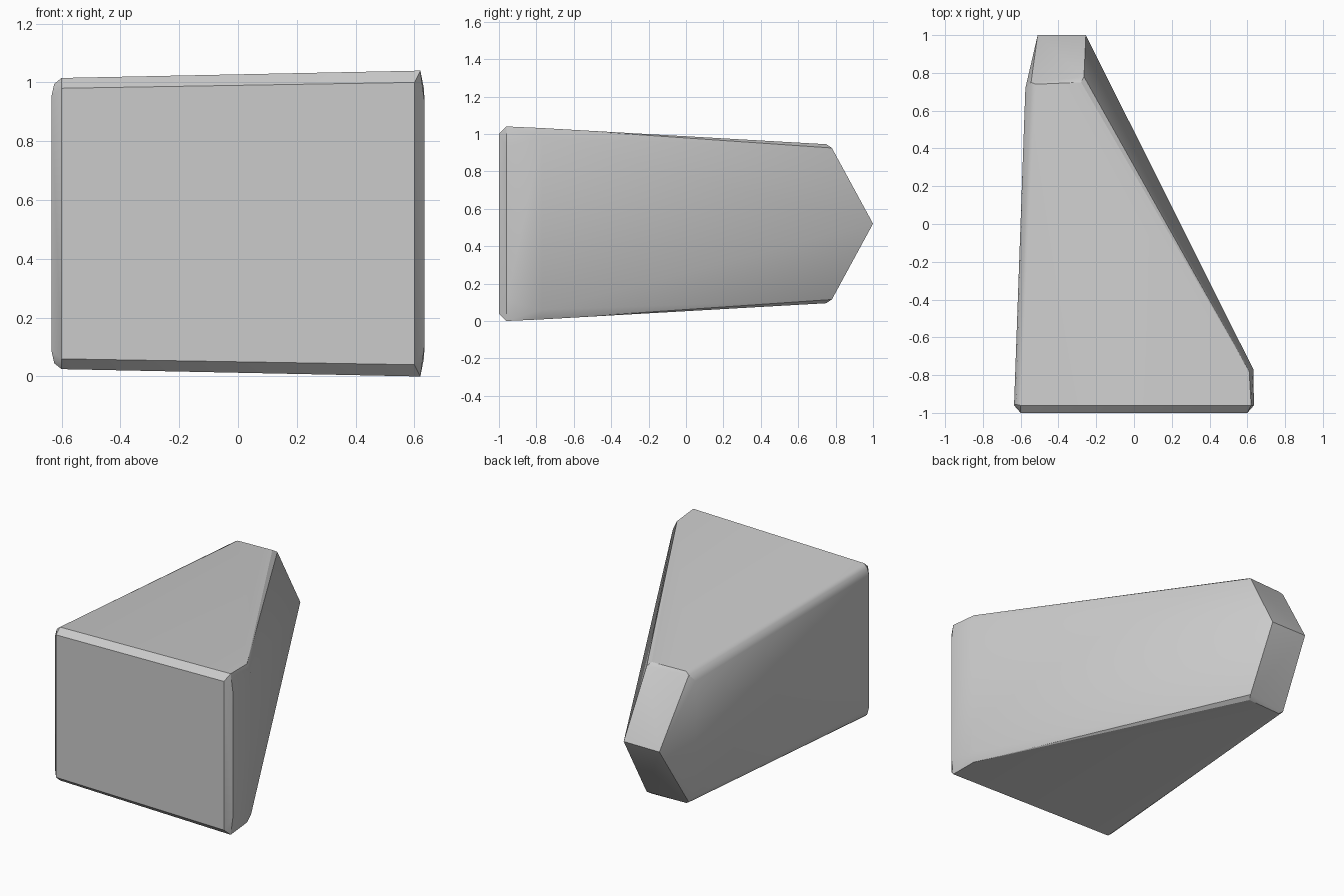
import bpy
import bmesh
import math

cube = bpy.data.objects.get("Cube")
if cube:
    bpy.data.objects.remove(cube, do_unlink=True)

# Single stone colour
stone = bpy.data.materials.new("stone_grey")
stone.use_nodes = True
colour = (0.6, 0.6, 0.6, 1.0)
stone.diffuse_color = colour
stone.node_tree.nodes["Principled BSDF"].inputs["Base Color"].default_value = colour

MID_HEIGHT = 0.52

# Corners as (x, y, half height), mirrored above and below the middle
front_face = [(-0.6, -1, 0.46), (0.6, -1, 0.48)]
front_bevel = [
    (-0.6, -0.96, 0.495), (-0.625, -0.955, 0.475), (-0.635, -0.96, 0.43),
    (0.62, -0.96, 0.52), (0.635, -0.96, 0.41),
]
left_shoulder = [(0.61, -0.78, 0.512), (0.632, -0.77, 0.46)]
back_shoulder = [
    (-0.52, 0.74, 0.425), (-0.545, 0.75, 0.41), (-0.575, 0.72, 0.37),
    (-0.28, 0.75, 0.425), (-0.265, 0.78, 0.405),
]
back_ridge = [(-0.51, 1, 0), (-0.255, 1, 0)]


def convex_block(name, corners, material):
    """Wrap mirrored corner points in a faceted convex solid."""
    bm = bmesh.new()
    for x, y, half in corners:
        for side in ((1, -1) if half else (1,)):
            bm.verts.new((x, y, MID_HEIGHT + side * half))
    result = bmesh.ops.convex_hull(bm, input=bm.verts[:])
    unused = {g for g in result["geom_interior"] + result["geom_unused"]
              if isinstance(g, bmesh.types.BMVert)}
    bmesh.ops.delete(bm, geom=list(unused), context="VERTS")
    bmesh.ops.dissolve_limit(bm, angle_limit=math.radians(0.5),
                             verts=bm.verts[:], edges=bm.edges[:])
    bmesh.ops.recalc_face_normals(bm, faces=bm.faces[:])
    mesh = bpy.data.meshes.new(name)
    bm.to_mesh(mesh)
    bm.free()
    mesh.materials.append(material)
    block = bpy.data.objects.new(name, mesh)
    bpy.context.collection.objects.link(block)
    return block


# Wedge-shaped stone with chamfered rims
rock = convex_block(
    "wedge_rock",
    front_face + front_bevel + left_shoulder + back_shoulder + back_ridge,
    stone,
)

bpy.ops.object.select_all(action="DESELECT")
rock.select_set(True)
bpy.context.view_layer.objects.active = rock
bpy.ops.object.shade_smooth_by_angle(angle=math.radians(30))
